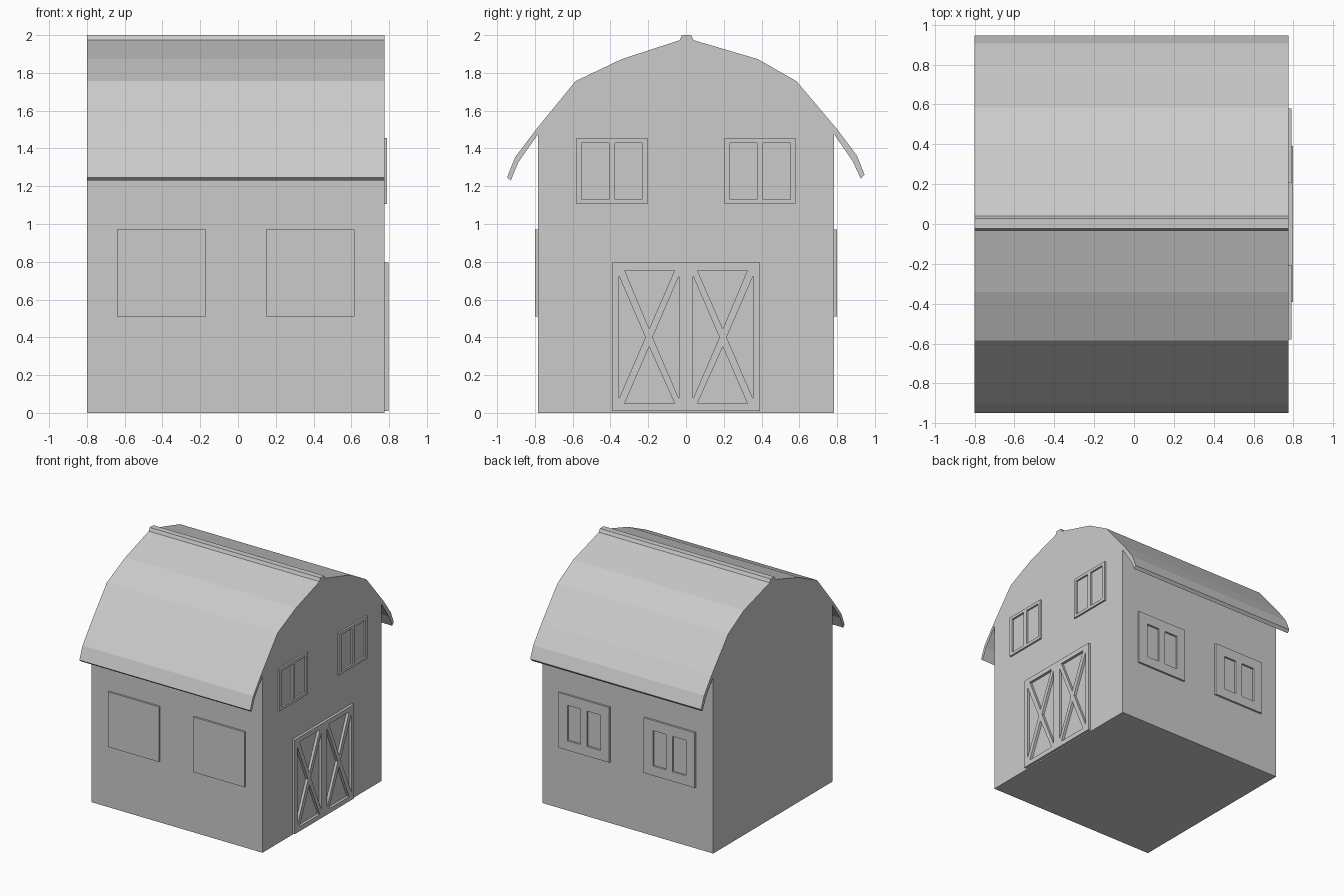
import bpy, bmesh
from mathutils import Matrix, Vector

if "Cube" in bpy.data.objects:
    bpy.data.objects.remove(bpy.data.objects["Cube"])

grey = bpy.data.materials.new("plain_grey")
grey.diffuse_color = (0.6, 0.6, 0.6, 1)
grey.use_nodes = True
grey.node_tree.nodes["Principled BSDF"].inputs["Base Color"].default_value = grey.diffuse_color

# Drawing directions: (horizontal, outward normal); vertical is always z
RIGHT = (Vector((0, 1, 0)), Vector((1, 0, 0)))
FRONT = (Vector((1, 0, 0)), Vector((0, -1, 0)))
BACK = (Vector((-1, 0, 0)), Vector((0, 1, 0)))


def plate(name, side, outlines, start, end):
    """Fill outlines (first is the edge, the rest are holes) and extrude from start to end."""
    curve = bpy.data.curves.new(name, 'CURVE')
    curve.dimensions = '2D'
    curve.fill_mode = 'BOTH'
    curve.extrude = (end - start) / 2
    for pts in outlines:
        s = curve.splines.new('POLY')
        s.points.add(len(pts) - 1)
        for p, (u, v) in zip(s.points, pts):
            p.co = (u, v, 0, 1)
        s.use_cyclic_u = True
    tmp = bpy.data.objects.new(name + "_curve", curve)
    bpy.context.collection.objects.link(tmp)
    dg = bpy.context.evaluated_depsgraph_get()
    mesh = bpy.data.meshes.new_from_object(tmp.evaluated_get(dg))
    bpy.data.objects.remove(tmp)

    u, n = side
    m = Matrix((u, Vector((0, 0, 1)), n)).transposed().to_4x4()
    m.translation = n * (start + end) / 2
    mesh.transform(m)
    bm = bmesh.new()
    bm.from_mesh(mesh)
    bmesh.ops.remove_doubles(bm, verts=bm.verts, dist=1e-5)
    bmesh.ops.recalc_face_normals(bm, faces=bm.faces)
    for f in bm.faces:
        f.smooth = False
    bm.to_mesh(mesh)
    bm.free()
    mesh.materials.clear()
    mesh.materials.append(grey)
    obj = bpy.data.objects.new(name, mesh)
    bpy.context.collection.objects.link(obj)
    return obj


def rect(u0, u1, v0, v1):
    return [(u0, v0), (u1, v0), (u1, v1), (u0, v1)]


def flip(pts):
    return [(-u, v) for u, v in reversed(pts)]


# Walls with rounded gable, and the curved roof shell with its ridge cap
X0, X1, WALL = -0.80, 0.775, 0.784
under = [(-WALL, 1.475), (-0.57, 1.725), (-0.335, 1.84), (0, 1.945),
         (0.37, 1.84), (0.57, 1.725), (WALL, 1.475)]
walls = [(WALL, 0), (-WALL, 0)] + under
roof = ([(-0.928, 1.23), (-0.947, 1.247), (-0.905, 1.353), (-0.79, 1.505),
         (-0.585, 1.756), (-0.34, 1.873), (-0.033, 1.973), (-0.022, 2.0),
         (0.027, 2.0), (0.04, 1.973), (0.38, 1.873), (0.585, 1.756),
         (0.80, 1.502), (0.905, 1.362), (0.945, 1.262), (0.925, 1.24),
         (0.884, 1.33)] + under[::-1] + [(-0.888, 1.326)])
plate("walls", RIGHT, [walls], X0, X1)
plate("roof", RIGHT, [roof], X0, X1)

# Gable windows: frames with two panes
for name, s in (("left", -1), ("right", 1)):
    shapes = [rect(0.205, 0.58, 1.105, 1.455),
              rect(0.232, 0.375, 1.13, 1.43), rect(0.407, 0.552, 1.13, 1.43)]
    if s < 0:
        shapes = [flip(p) for p in shapes]
    plate("gable_window_" + name, RIGHT, shapes, X1 - 0.003, X1 + 0.015)

# Double barn door: each leaf has four triangular openings around an X brace
leaf = [[(0.06, 0.755), (0.325, 0.755), (0.195, 0.445)],
        [(0.06, 0.05), (0.325, 0.05), (0.195, 0.35)],
        [(0.355, 0.725), (0.355, 0.075), (0.215, 0.4)],
        [(0.037, 0.725), (0.037, 0.075), (0.177, 0.4)]]
plate("barn_door", RIGHT,
      [rect(-0.392, 0.392, 0.01, 0.795)] + leaf + [flip(t) for t in leaf],
      X1 - 0.003, X1 + 0.022)

# Side windows: closed shutters in front, two-pane frames at the back
for i, (a, b) in enumerate(((-0.64, -0.17), (0.148, 0.618))):
    plate(f"front_shutter_{i + 1}", FRONT, [rect(a, b, 0.51, 0.97)],
          WALL - 0.003, WALL + 0.016)
    l = -b
    plate(f"back_window_{i + 1}", BACK,
          [rect(l, -a, 0.51, 0.97), rect(l + 0.085, l + 0.205, 0.59, 0.885),
           rect(l + 0.265, l + 0.39, 0.59, 0.885)],
          WALL - 0.003, WALL + 0.016)
